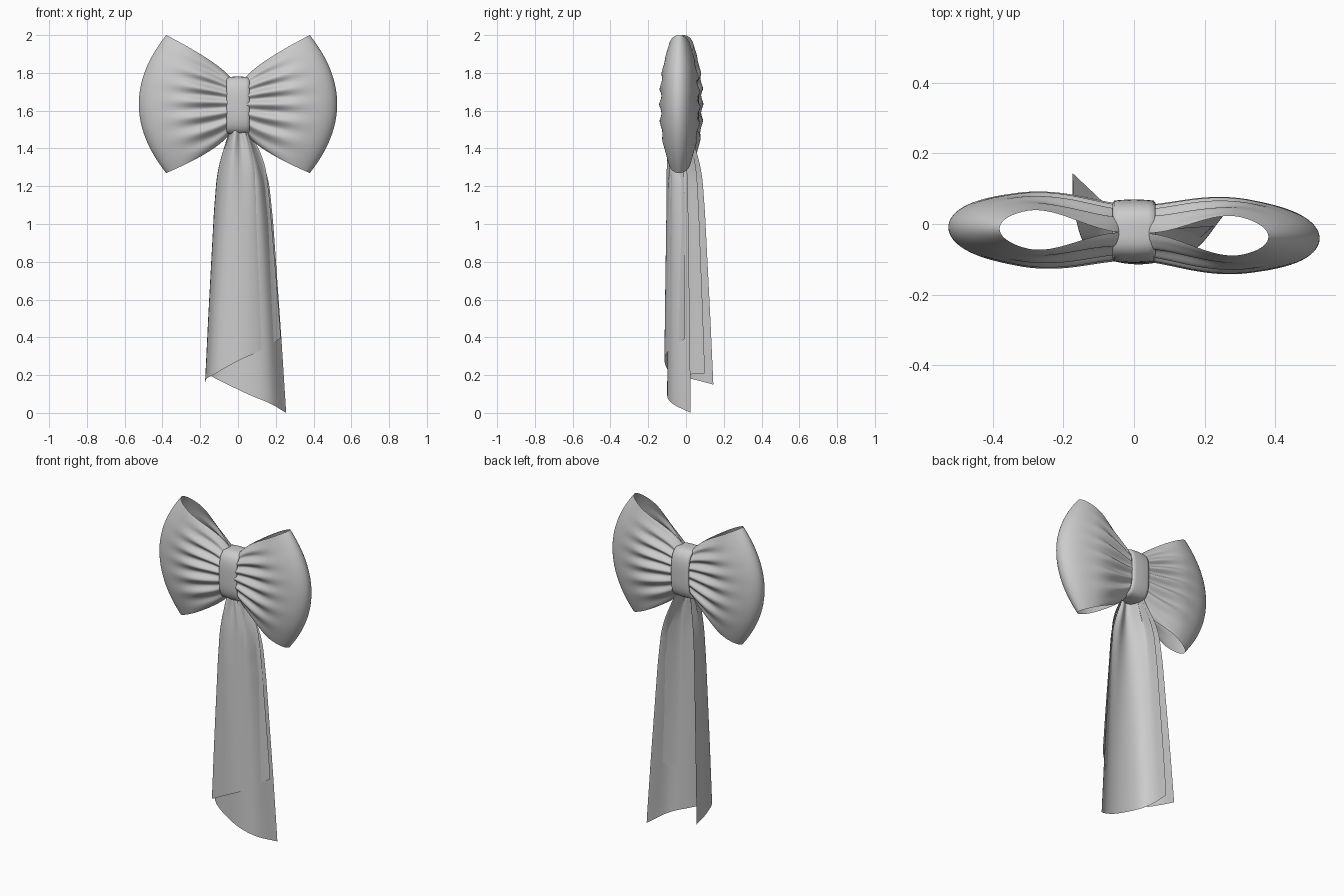
import bpy
from math import sin, cos, pi, sqrt, exp
from mathutils import Vector

if "Cube" in bpy.data.objects:
    bpy.data.objects.remove(bpy.data.objects["Cube"])


def sheet(name, fn, nu, nv, close_u=False, close_v=False):
    """Smooth grid surface from fn(u, v), u and v in 0..1."""
    cu, cv = (nu if close_u else nu + 1), (nv if close_v else nv + 1)
    verts = [fn(i / nu, j / nv) for i in range(cu) for j in range(cv)]
    faces = [(i * cv + j, ((i + 1) % cu) * cv + j,
              ((i + 1) % cu) * cv + (j + 1) % cv, i * cv + (j + 1) % cv)
             for i in range(nu) for j in range(nv)]
    me = bpy.data.meshes.new(name)
    me.from_pydata(verts, [], faces)
    me.polygons.foreach_set("use_smooth", [True] * len(me.polygons))
    me.update()
    ob = bpy.data.objects.new(name, me)
    bpy.context.collection.objects.link(ob)
    return ob


def spline(pts, u):
    """Catmull-Rom point at u in 0..1."""
    n = len(pts) - 1
    i = min(int(u * n), n - 1)
    t = u * n - i
    b, c = Vector(pts[i]), Vector(pts[i + 1])
    a = Vector(pts[i - 1]) if i > 0 else 2 * b - c
    d = Vector(pts[i + 2]) if i + 2 <= n else 2 * c - b
    return 0.5 * (2 * b + (c - a) * t + (2 * a - 5 * b + 4 * c - d) * t * t
                  + (3 * b - a - 3 * c + d) * t ** 3)


# Bow loops: a pleated band folded round from front to back
def loop_fn(side):
    def fn(u, v):
        w, v = 2 * u - 1, 2 * v - 1
        face = -1 if w < 0 else 1
        f = sin((1 - abs(w)) * pi / 2)
        x = 0.03 + (0.495 - 0.145 * v * v) * f
        k = min(f / (0.6 + 0.2 * v * v), 1)
        g = k * k * (3 - 2 * k)
        d = (1 - g) * 0.075 * sqrt(max(0, 1 - v * v)) + g * (0.107 - 0.04 * abs(v) ** 3)
        pleat = cos(6.4 * pi * v + 0.5 * face + 0.6 * side + 1.5 * v * v)
        d += 0.013 * pleat * exp(-((f - 0.28) / 0.3) ** 2) * (1 - v ** 4)
        d *= sqrt(max(0, 1 - f ** 4))
        z = 1.635 + v * (0.125 + 0.24 * f ** (0.75 if v > 0 else 0.62))
        return (side * x, -0.025 - 0.03 * side * x + face * d, z)
    return fn


for nm, s in (("left_loop", -1), ("right_loop", 1)):
    sheet(nm, loop_fn(s), 96, 100)


# Knot band wrapped round the middle
BAND = [(-0.045, -0.025), (-0.057, -0.018), (-0.061, -0.009), (-0.056, -0.002),
        (-0.04, 0.0), (0, 0.002), (0.04, 0.0), (0.056, -0.002),
        (0.061, -0.009), (0.057, -0.018), (0.045, -0.025)]


def band_fn(u, v):
    x, o = BAND[round(v * len(BAND)) % len(BAND)]
    a = 2 * pi * u
    c, s = cos(a), sin(a)
    r = (abs(c) ** 3.2 + abs(s) ** 3.2) ** (-1 / 3.2)
    return (x, -0.02 + (0.088 + o) * r * c, 1.627 + (0.152 + o) * r * s)


sheet("knot_band", band_fn, 64, len(BAND), True, True)

# Hanging tails: U-shaped hems gathered up into the knot
FLARE = [(0, 0.24), (0.03, 0.27), (0.09, 0.42), (0.15, 0.56), (0.21, 0.65),
         (0.34, 0.73), (0.74, 0.9), (1, 1)]


def flare(t):
    for (a, p), (b, q) in zip(FLARE, FLARE[1:]):
        if t <= b:
            return p + (q - p) * (t - a) / (b - a)
    return 1


def tail_fn(hem, folds, phase):
    def fn(u, v):
        t = v ** 1.3
        p = spline(hem, u)
        s = (flare(max(0, t - 0.02)) + flare(t) + flare(min(1, t + 0.02))) / 3
        dy = p.y + 0.02
        sy = s ** 0.35 if dy < 0 else s
        fold = cos(folds * 2 * pi * u + phase)
        amp = 0.022 * exp(-t * 4.5) * sin(pi * u) ** 0.5 * min(1, 0.4 + t * 8)
        return (p.x * s, -0.02 + dy * sy + amp * fold, 1.53 + (p.z - 1.53) * t)
    return fn


LONG = [(-0.155, 0.10, 0.21), (-0.15, 0.0, 0.2), (-0.095, -0.07, 0.17),
        (0.05, -0.1, 0.10), (0.17, -0.073, 0.05), (0.255, 0.025, 0.0)]
SHORT = [(-0.175, 0.145, 0.15), (-0.168, 0.03, 0.18), (-0.125, -0.075, 0.205),
         (0.0, -0.114, 0.275), (0.12, -0.09, 0.33), (0.227, -0.005, 0.395)]
sheet("long_tail", tail_fn(LONG, 3, 0.4), 72, 60)
sheet("short_tail", tail_fn(SHORT, 3, 0.0), 72, 60)
